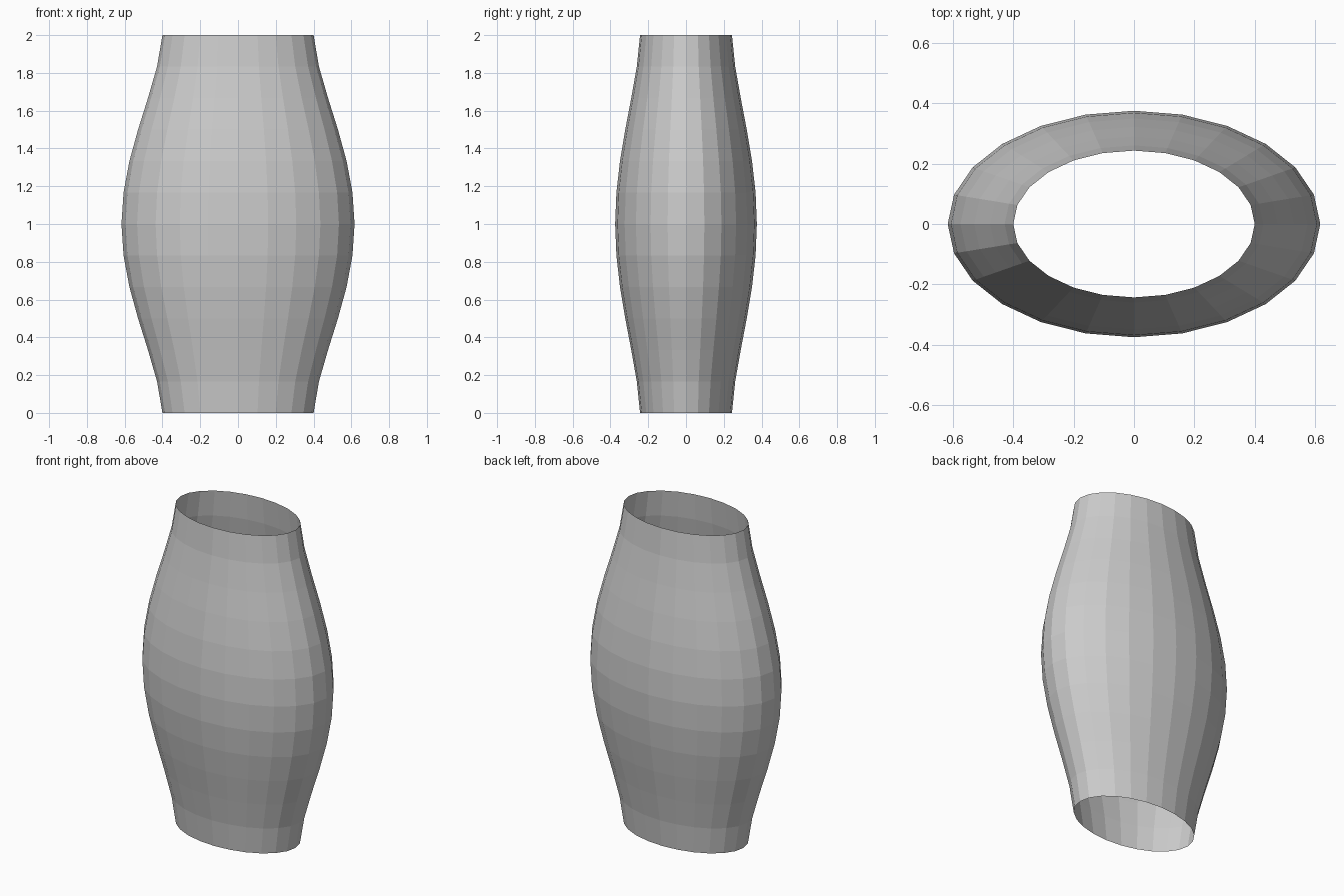
import bpy, bmesh, math

if "Cube" in bpy.data.objects:
    bpy.data.objects.remove(bpy.data.objects["Cube"])

SIDES, ROWS = 24, 12
RATIO = 0.608

# Open-ended oval tube that bulges at mid height
bm = bmesh.new()
rings = []
for i in range(ROWS + 1):
    z = 2 * i / ROWS
    r = 0.4 + 0.217 * max(0.0, math.sin(math.pi * z / 2)) ** 1.5
    rings.append([bm.verts.new((r * math.cos(2 * math.pi * k / SIDES),
                                r * RATIO * math.sin(2 * math.pi * k / SIDES), z))
                  for k in range(SIDES)])
for low, high in zip(rings, rings[1:]):
    for k in range(SIDES):
        n = (k + 1) % SIDES
        bm.faces.new((low[k], low[n], high[n], high[k]))

mesh = bpy.data.meshes.new("oval_sleeve")
bm.to_mesh(mesh)
bm.free()
bpy.context.collection.objects.link(bpy.data.objects.new("oval_sleeve", mesh))
